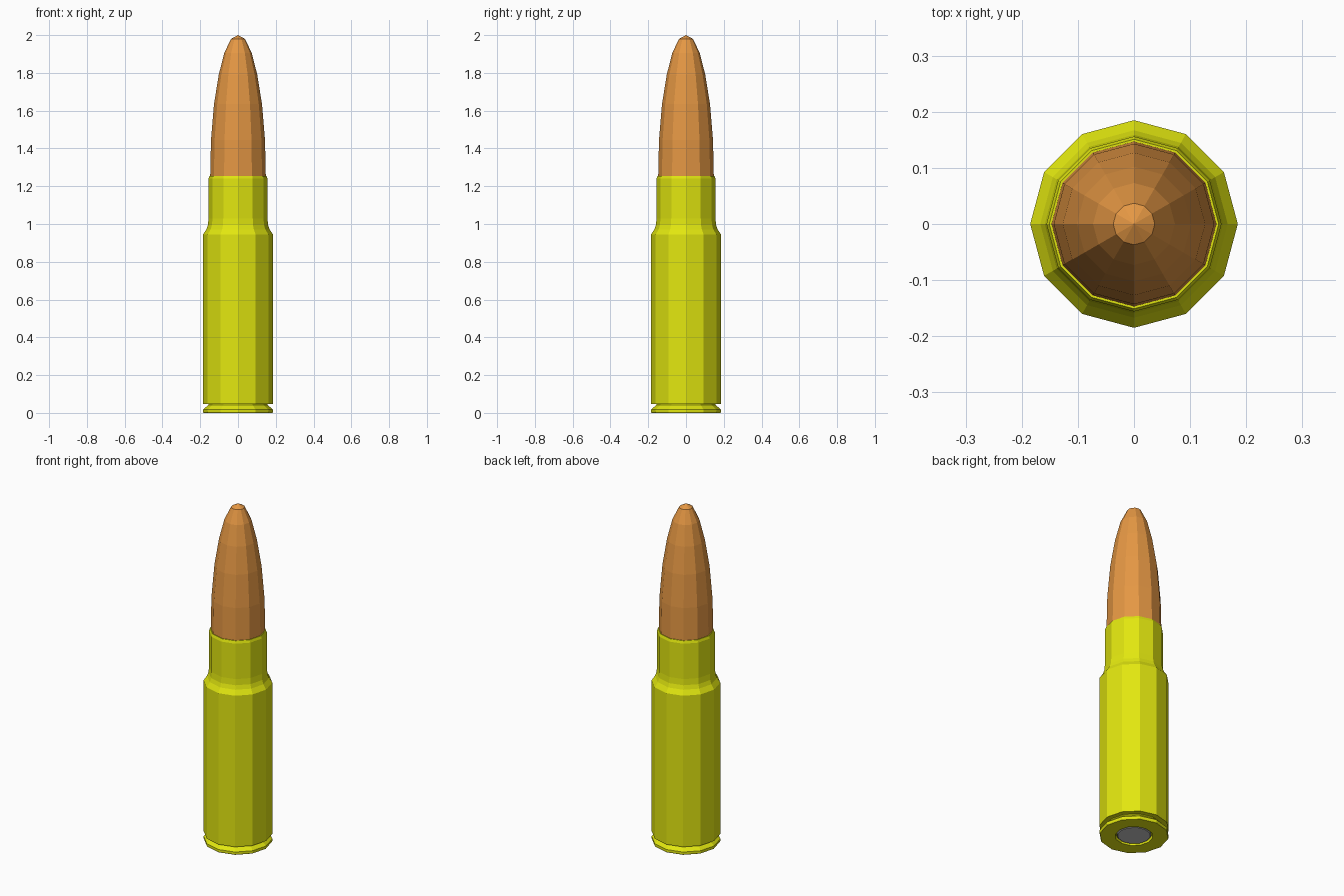
import bpy, bmesh, math

if "Cube" in bpy.data.objects:
    bpy.data.objects.remove(bpy.data.objects["Cube"])

SIDES = 12


def material(name, rgb):
    m = bpy.data.materials.new(name)
    m.diffuse_color = (*rgb, 1.0)
    m.use_nodes = True
    m.node_tree.nodes["Principled BSDF"].inputs["Base Color"].default_value = m.diffuse_color
    return m


def lathe(name, profile, mat):
    """Revolve (radius, z) points about z; zero radius closes to a point."""
    bm = bmesh.new()
    rings = []
    for r, z in profile:
        if r == 0:
            rings.append([bm.verts.new((0, 0, z))] * SIDES)
        else:
            rings.append([bm.verts.new((r * math.cos(math.tau * i / SIDES),
                                        r * math.sin(math.tau * i / SIDES), z))
                          for i in range(SIDES)])
    for a, b in zip(rings, rings[1:]):
        for i in range(SIDES):
            j = (i + 1) % SIDES
            bm.faces.new(list(dict.fromkeys((a[i], a[j], b[j], b[i]))))
    bmesh.ops.recalc_face_normals(bm, faces=bm.faces)
    me = bpy.data.meshes.new(name)
    bm.to_mesh(me)
    bm.free()
    me.materials.append(mat)
    ob = bpy.data.objects.new(name, me)
    bpy.context.collection.objects.link(ob)
    return ob


brass = material("yellow_brass", (0.76, 0.80, 0.005))
copper = material("copper", (0.78, 0.31, 0.057))
steel = material("grey_metal", (0.54, 0.54, 0.55))

# Case: primer pocket, rim, extractor groove, body, shoulder, neck, lip
lathe("case", [
    (0, 0.02), (0.10, 0.02), (0.10, 0.0),
    (0.182, 0.0), (0.185, 0.005), (0.185, 0.018),
    (0.155, 0.043), (0.155, 0.048), (0.185, 0.048),
    (0.185, 0.945), (0.167, 0.972), (0.159, 0.995), (0.156, 1.03),
    (0.156, 1.24), (0.151, 1.255), (0.14, 1.255), (0, 1.255),
], brass)

# Bullet with a rounded nose
lathe("bullet", [
    (0, 1.20), (0.147, 1.20), (0.147, 1.26), (0.143, 1.445), (0.127, 1.635),
    (0.102, 1.79), (0.073, 1.905), (0.037, 1.98), (0, 2.0),
], copper)

# Primer disc set in the base
lathe("primer", [
    (0, 0.003), (0.087, 0.003), (0.092, 0.007), (0.092, 0.03), (0, 0.03),
], steel)
